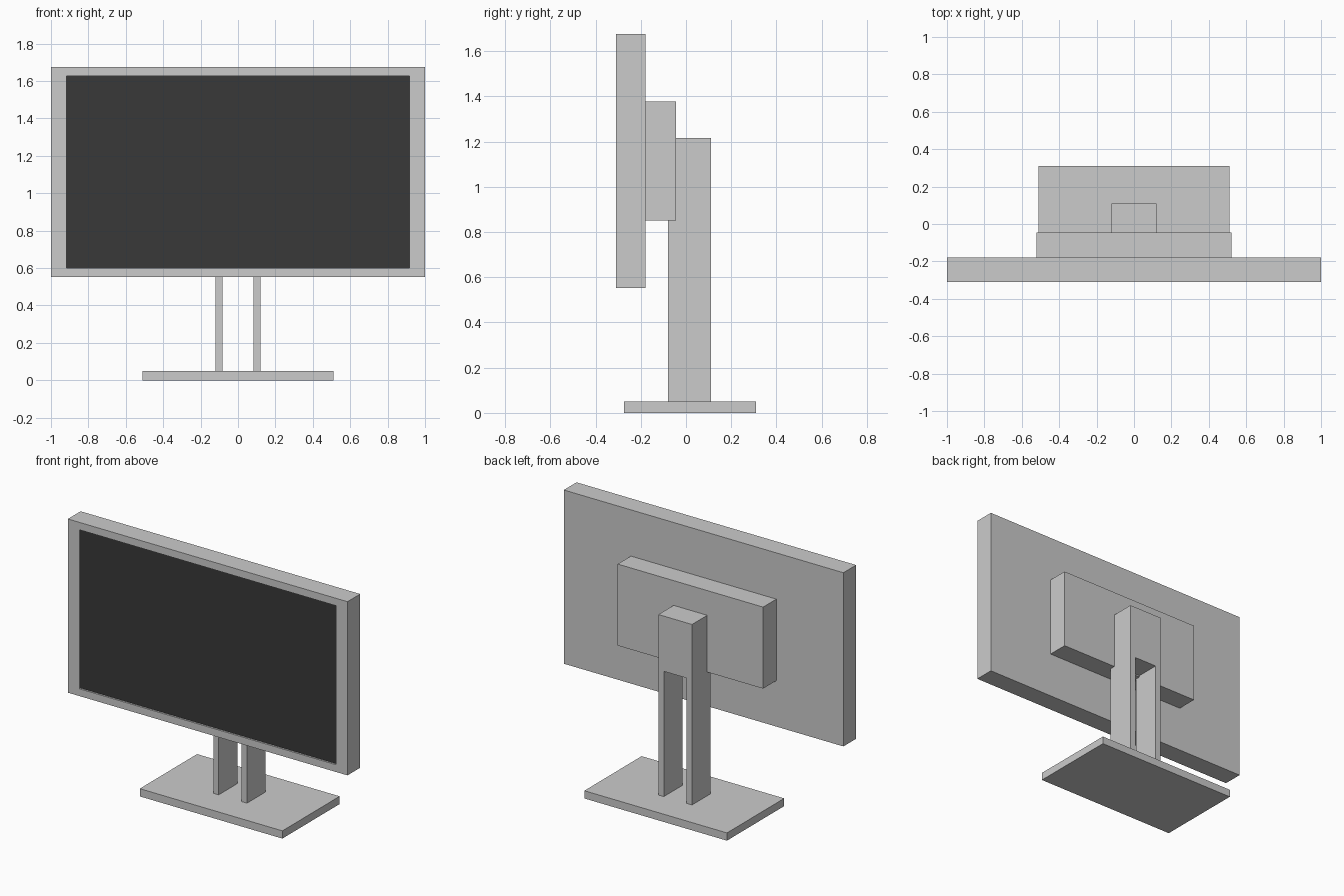
import bpy, bmesh
from mathutils import Vector

if "Cube" in bpy.data.objects:
    bpy.data.objects.remove(bpy.data.objects["Cube"])


def make_object(name, bm):
    bmesh.ops.recalc_face_normals(bm, faces=bm.faces)
    mesh = bpy.data.meshes.new(name)
    bm.to_mesh(mesh)
    bm.free()
    obj = bpy.data.objects.new(name, mesh)
    bpy.context.collection.objects.link(obj)
    return obj


def box_bmesh(x, y, z):
    """Box from (min, max) ranges on each axis."""
    bm = bmesh.new()
    bmesh.ops.create_cube(bm, size=1)
    for v in bm.verts:
        v.co = Vector([r[0] if c < 0 else r[1] for c, r in zip(v.co, (x, y, z))])
    return bm


# Base plate
make_object("base_plate", box_bmesh((-0.51, 0.51), (-0.275, 0.31), (0, 0.05)))

# Stand column: an inverted U profile, extruded front to back
outline = [(-0.12, 0.05), (-0.12, 1.217), (0.12, 1.217), (0.12, 0.05),
           (0.082, 0.05), (0.082, 0.86), (-0.082, 0.86), (-0.082, 0.05)]
bm = bmesh.new()
face = bm.faces.new([bm.verts.new((x, -0.08, z)) for x, z in outline])
ext = bmesh.ops.extrude_face_region(bm, geom=[face], use_keep_orig=True)
bmesh.ops.translate(bm, vec=(0, 0.19, 0),
                    verts=[g for g in ext["geom"] if isinstance(g, bmesh.types.BMVert)])
make_object("stand_column", bm)

# Rear housing
make_object("rear_housing", box_bmesh((-0.52, 0.52), (-0.18, -0.045), (0.85, 1.377)))

# Display panel: the front face is inset and pushed back for the screen
bm = box_bmesh((-1, 1), (-0.31, -0.18), (0.553, 1.676))
bm.normal_update()
front = min(bm.faces, key=lambda f: f.normal.y)
bmesh.ops.inset_individual(bm, faces=[front], thickness=0.05)
for v in front.verts:
    v.co.x = 0.918 if v.co.x > 0 else -0.918
    v.co.z = 1.628 if v.co.z > 1.1 else 0.6
recess = bmesh.ops.extrude_discrete_faces(bm, faces=[front])["faces"][0]
for v in recess.verts:
    v.co.y += 0.012
recess.material_index = 1
panel = make_object("display_panel", bm)

# Dark screen
for name, shade in (("casing", 0.8), ("screen", 0.04)):
    mat = bpy.data.materials.new(name)
    mat.diffuse_color = (shade, shade, shade, 1)
    mat.use_nodes = True
    mat.node_tree.nodes["Principled BSDF"].inputs["Base Color"].default_value = mat.diffuse_color
    panel.data.materials.append(mat)
